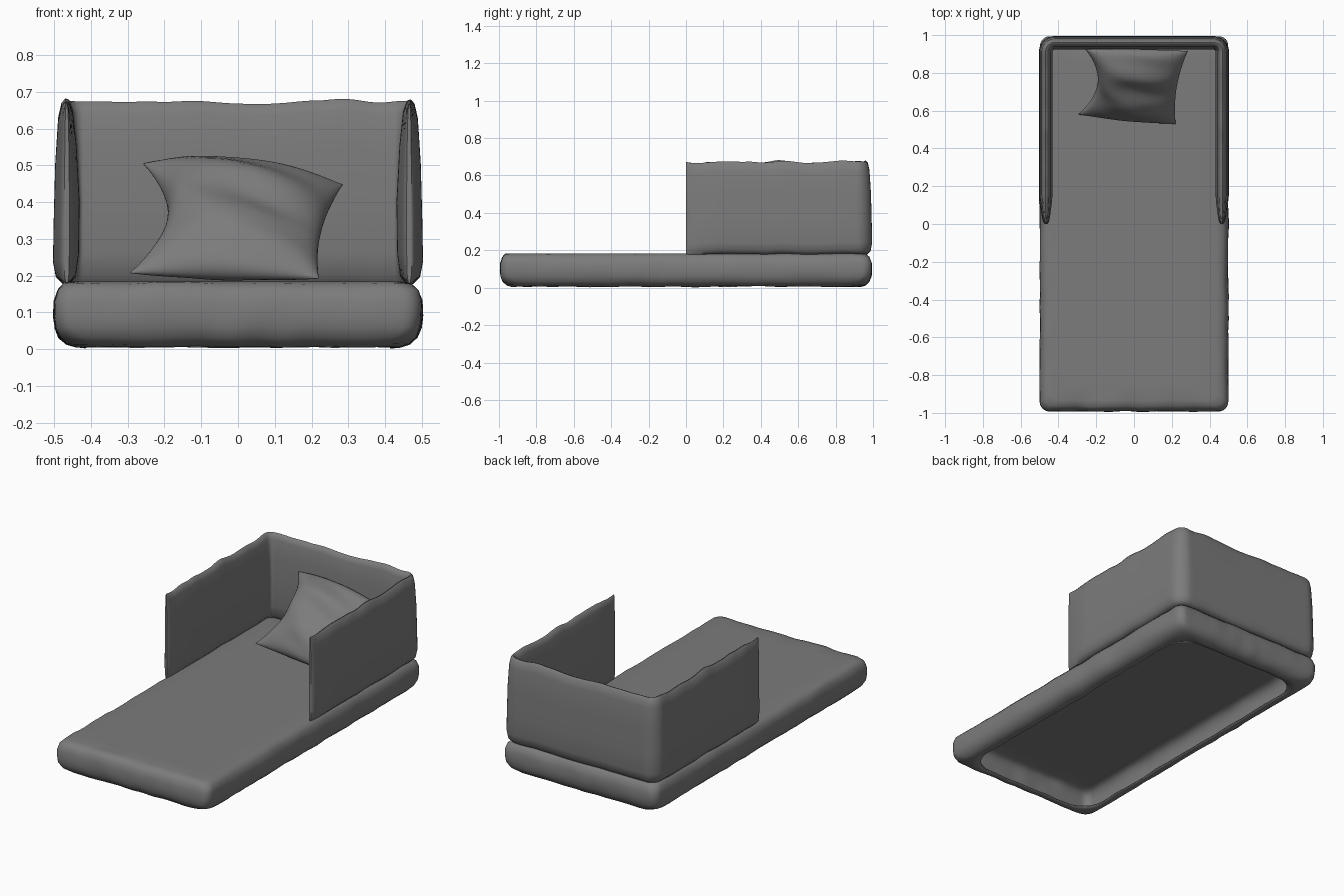
import bpy, bmesh
from math import sin, cos, pi
from mathutils import Vector, noise

cube = bpy.data.objects.get("Cube")
if cube:
    bpy.data.objects.remove(cube, do_unlink=True)

grey = bpy.data.materials.new("grey_fabric")
grey.use_nodes = True
grey.diffuse_color = (0.2, 0.2, 0.2, 1)
bsdf = grey.node_tree.nodes["Principled BSDF"]
bsdf.inputs["Base Color"].default_value = (0.2, 0.2, 0.2, 1)
bsdf.inputs["Roughness"].default_value = 0.9


def wrinkle(p, freq, amount):
    return noise.noise(Vector(p) * freq) * amount


def finish(name, bm, angle=50):
    bmesh.ops.remove_doubles(bm, verts=bm.verts[:], dist=0.0002)
    bmesh.ops.recalc_face_normals(bm, faces=bm.faces[:])
    mesh = bpy.data.meshes.new(name)
    bm.to_mesh(mesh)
    bm.free()
    mesh.materials.append(grey)
    ob = bpy.data.objects.new(name, mesh)
    bpy.context.collection.objects.link(ob)
    bpy.ops.object.select_all(action='DESELECT')
    ob.select_set(True)
    bpy.context.view_layer.objects.active = ob
    bpy.ops.object.shade_smooth_by_angle(angle=angle * pi / 180)
    return ob


def loft(bm, rings, closed):
    """Bridge consecutive rings of points with quads."""
    rows = [[bm.verts.new(p) for p in ring] for ring in rings]
    count = len(rows[0])
    for a, b in zip(rows, rows[1:]):
        for i in range(count if closed else count - 1):
            j = (i + 1) % count
            bm.faces.new((a[i], a[j], b[j], b[i]))
    return rows


def rounded_rect(hx, hy, r, arc=6, fill=30):
    corners = [(1, 1), (-1, 1), (-1, -1), (1, -1)]
    arcs = []
    for k, (sx, sy) in enumerate(corners):
        c = Vector((sx * (hx - r), sy * (hy - r)))
        arcs.append([c + r * Vector((cos(a), sin(a)))
                     for a in [(k + i / arc) * pi / 2 for i in range(arc + 1)]])
    pts = []
    for k in range(4):
        pts += arcs[k]
        end, start = arcs[k][-1], arcs[(k + 1) % 4][0]
        pts += [end.lerp(start, i / fill) for i in range(1, fill)]
    return pts


# Fitted mattress cover, open underneath: inset, height, corner radius
profile = [(0.14, 0.184, 0.06), (0.06, 0.184, 0.05), (0.03, 0.178, 0.05),
           (0.012, 0.16, 0.05), (0.002, 0.13, 0.05), (0, 0.09, 0.05),
           (0.003, 0.06, 0.05), (0.014, 0.033, 0.06), (0.035, 0.014, 0.08),
           (0.06, 0.007, 0.11), (0.085, 0.006, 0.14)]
rings = []
for n, (inset, z, r) in enumerate(profile):
    ring = []
    for p in rounded_rect(0.5 - inset, 0.993 - inset, r):
        s = 1 + (wrinkle((p.x, p.y, z), 11, 0.012) if n > 1 else 0)
        dz = wrinkle((p.x, p.y, z + 3), 9, 0.006) if n > 1 else 0
        ring.append((p.x * s, p.y + (s - 1) * 0.4 * p.y, z + dz))
    rings.append(ring)
bm = bmesh.new()
rows = loft(bm, rings, True)
bm.faces.new(rows[0])
cover = finish("mattress_cover", bm)
cloth = cover.modifiers.new("cloth_thickness", 'SOLIDIFY')
cloth.thickness = 0.005
cloth.offset = -1

# Padded bumper wrapping the head end: lens section swept along a U
half_x, back_y, r = 0.465, 0.957, 0.045
path = [Vector((-half_x, (back_y - r) * (i / 40) ** 1.3)) for i in range(40)]
path += [Vector((-half_x + r - r * cos(a), back_y - r + r * sin(a)))
         for a in [i / 8 * pi / 2 for i in range(9)]]
path += [Vector((-(half_x - r) * (1 - i / 20), back_y)) for i in range(1, 21)]
path += [Vector((-p.x, p.y)) for p in reversed(path[:-1])]
section = [(0.004, 0.672), (0.015, 0.66), (0.024, 0.62), (0.032, 0.5),
           (0.036, 0.35), (0.038, 0.24), (0.03, 0.198), (0.012, 0.18),
           (-0.008, 0.18), (-0.024, 0.2), (-0.032, 0.26), (-0.034, 0.4),
           (-0.026, 0.55), (-0.016, 0.64), (-0.006, 0.668)]
rings = []
for i, p in enumerate(path):
    t = (path[min(i + 1, len(path) - 1)] - path[max(i - 1, 0)]).normalized()
    out = Vector((-t.y, t.x))
    # thin out towards the two free ends
    taper = min(1, 0.2 + 0.8 * (max(p.y, 0) / 0.16) ** 0.5)
    ring = []
    for d, z in section:
        q = p + out * d * taper
        wave = wrinkle((p.x, p.y, 0), 9, 0.014) * (1 if z > 0.6 else 0.4)
        ring.append((q.x, q.y, z + wave))
    rings.append(ring)
bm = bmesh.new()
rows = loft(bm, rings, True)
bm.faces.new(rows[0])
bm.faces.new(rows[-1])
finish("bumper", bm)

# Pillow leaning on the back: pinched corners, puffed middle
low_l, low_r = Vector((-0.295, 0.58, 0.207)), Vector((0.22, 0.53, 0.192))
top_l, top_r = Vector((-0.258, 0.925, 0.505)), Vector((0.285, 0.915, 0.447))
normal = (low_r - low_l).cross(top_l - low_l).normalized()
N = 32
bm = bmesh.new()
for side in (1, -1):
    grid = []
    for j in range(N + 1):
        v = -cos(pi * j / N)
        row = []
        for i in range(N + 1):
            u = -cos(pi * i / N)
            pinch = (0.32 if u < 0 else 0.1) * (1 - v * v)
            s = (u * (1 - pinch * abs(u)) + 1) / 2
            h = (v + 1) / 2
            p = low_l.lerp(low_r, s).lerp(top_l.lerp(top_r, s), h)
            # bow the upper edge
            p.z += 0.03 * (1 - u * u) * h
            puff = max(0, (1 - u * u) * (1 - v * v)) ** 0.5
            crease = wrinkle((p.x * 0.6 + p.z, p.y, side), 9, 0.03)
            p += normal * side * puff * ((0.095 if side > 0 else 0.075) + crease)
            p.z = max(p.z, 0.187)
            row.append(p)
        grid.append(row)
    loft(bm, grid, False)
finish("pillow", bm, 80)
